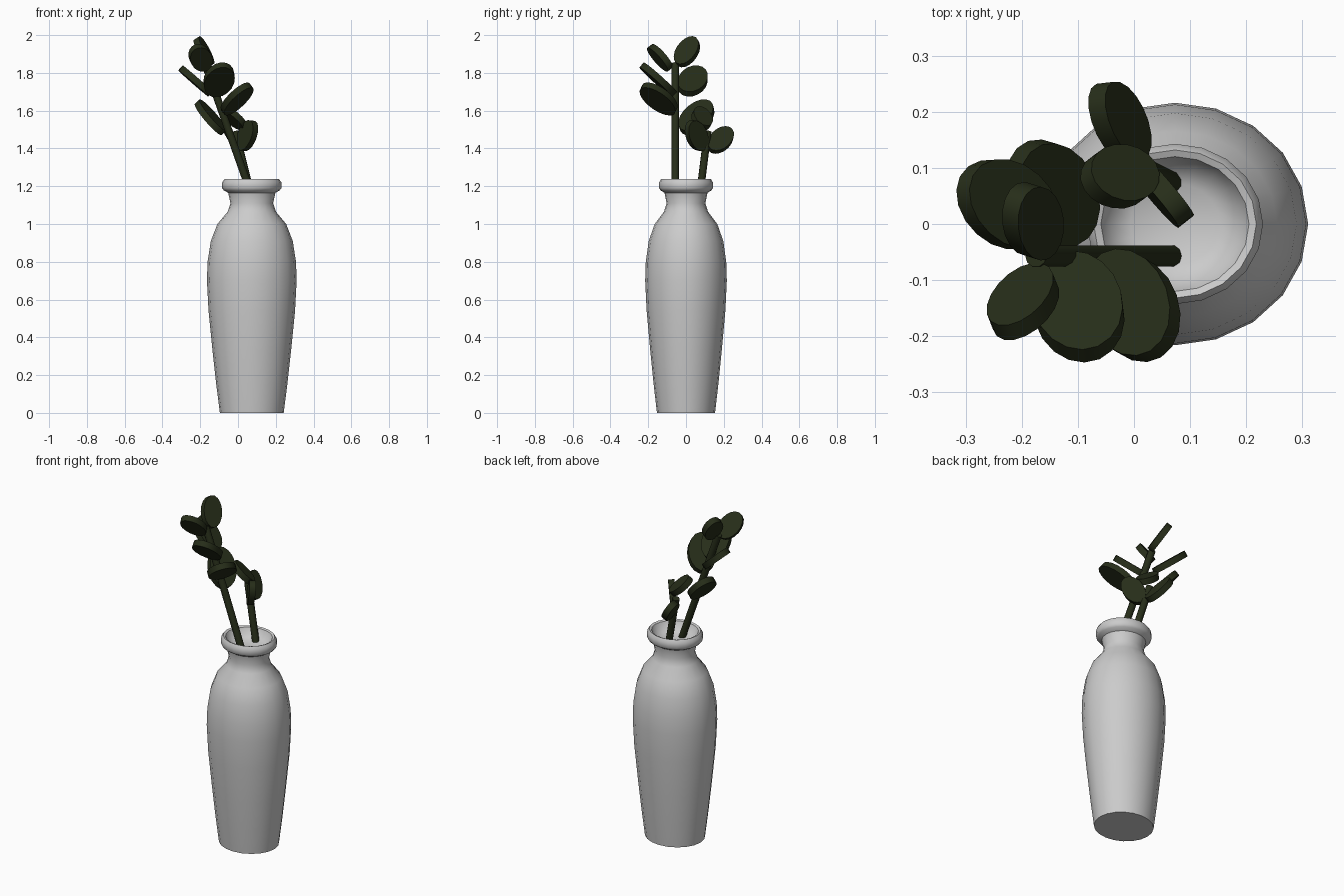
import bpy, bmesh, math
from mathutils import Vector, Matrix

if "Cube" in bpy.data.objects:
    bpy.data.objects.remove(bpy.data.objects["Cube"])

green = bpy.data.materials.new("dark_green")
green.diffuse_color = (0.02, 0.027, 0.01, 1)
green.use_nodes = True
green.node_tree.nodes["Principled BSDF"].inputs["Base Color"].default_value = green.diffuse_color


def add_object(name, bm, material=None, angle=35):
    bmesh.ops.recalc_face_normals(bm, faces=bm.faces)
    mesh = bpy.data.meshes.new(name)
    bm.to_mesh(mesh)
    bm.free()
    ob = bpy.data.objects.new(name, mesh)
    bpy.context.collection.objects.link(ob)
    if material:
        mesh.materials.append(material)
    bpy.ops.object.select_all(action='DESELECT')
    ob.select_set(True)
    bpy.context.view_layer.objects.active = ob
    bpy.ops.object.shade_smooth_by_angle(angle=math.radians(angle))
    return ob


# Vase: lathed profile (radius, z), slightly flattened front to back
profile = [(0, 0), (0.169, 0), (0.188, 0.15), (0.208, 0.33), (0.229, 0.54),
           (0.2375, 0.70), (0.234, 0.80), (0.217, 0.91), (0.182, 1.0),
           (0.128, 1.065), (0.113, 1.11), (0.125, 1.165), (0.148, 1.178),
           (0.157, 1.19), (0.157, 1.22), (0.145, 1.237), (0.132, 1.232),
           (0.115, 1.195), (0.08, 1.175), (0, 1.17)]
bm = bmesh.new()
verts = [bm.verts.new((r, 0, z)) for r, z in profile]
edges = [bm.edges.new(pair) for pair in zip(verts, verts[1:])]
bmesh.ops.spin(bm, geom=verts + edges, cent=(0, 0, 0), axis=(0, 0, 1),
               angle=math.tau, steps=20, use_duplicate=False)
bmesh.ops.remove_doubles(bm, verts=bm.verts, dist=0.0005)
bmesh.ops.transform(bm, verts=bm.verts,
                    matrix=Matrix.Translation((0.073, 0, 0)) @ Matrix.Diagonal((1, 0.91, 1, 1)))
add_object("vase", bm, angle=40)


# Stems: thin straight rods
def stem(name, start, end, radius=0.02):
    a, b = Vector(start), Vector(end)
    bm = bmesh.new()
    bmesh.ops.create_cone(bm, cap_ends=True, segments=10, radius1=radius,
                          radius2=radius, depth=(b - a).length)
    rot = (b - a).to_track_quat('Z', 'Y').to_matrix().to_4x4()
    bmesh.ops.transform(bm, verts=bm.verts, matrix=Matrix.Translation((a + b) / 2) @ rot)
    add_object(name, bm, green, 50)


stem("tall_stem", (0.066, -0.057, 1.17), (-0.175, -0.057, 1.85))
stem("short_stem", (0.066, 0.075, 1.17), (-0.015, 0.115, 1.49))


# Leaves: thick elliptical discs, given centre, long direction, face normal, half sizes
def leaf(name, centre, along, normal, length, width, thickness=0.035):
    u = Vector(along).normalized()
    n = Vector(normal)
    n = (n - u * n.dot(u)).normalized()
    v = n.cross(u)
    bm = bmesh.new()
    bmesh.ops.create_cone(bm, cap_ends=True, segments=18, radius1=1, radius2=1, depth=1)
    m = Matrix((u * length, v * width, n * thickness)).transposed().to_4x4()
    bmesh.ops.transform(bm, verts=bm.verts, matrix=Matrix.Translation(centre) @ m)
    add_object(name, bm, green)


leaves = [
    ((-0.18, 0.005, 1.912), (-0.35, 0.5, 0.8), (0.8, -0.25, 0.5), 0.09, 0.058),
    ((-0.198, -0.138, 1.88), (-0.35, -0.65, 0.67), (-0.33, 0.7, 0.63), 0.086, 0.058),
    ((-0.1, -0.147, 1.763), (0.2, -0.72, 0.66), (-0.1, 0.66, 0.74), 0.12, 0.08),
    ((-0.005, -0.145, 1.662), (0.45, -0.65, 0.6), (-0.55, 0.35, 0.76), 0.12, 0.08),
    ((-0.225, 0.035, 1.757), (-0.7, 0.35, 0.6), (0.65, 0.05, 0.76), 0.11, 0.075),
    ((-0.145, 0.055, 1.565), (-0.5, 0.55, 0.67), (0.7, -0.2, 0.68), 0.12, 0.08),
    ((-0.025, 0.183, 1.445), (-0.45, 0.62, 0.64), (0.85, 0.1, 0.5), 0.087, 0.056),
    ((0.048, 0.057, 1.468), (0.4, -0.4, 0.82), (0.76, 0.6, -0.08), 0.09, 0.058),
    ((-0.025, 0.085, 1.56), (-0.7, -0.1, 0.6), (0.55, 0.4, 0.72), 0.077, 0.055),
]
for i, spec in enumerate(leaves, 1):
    leaf(f"leaf_{i}", *spec)
